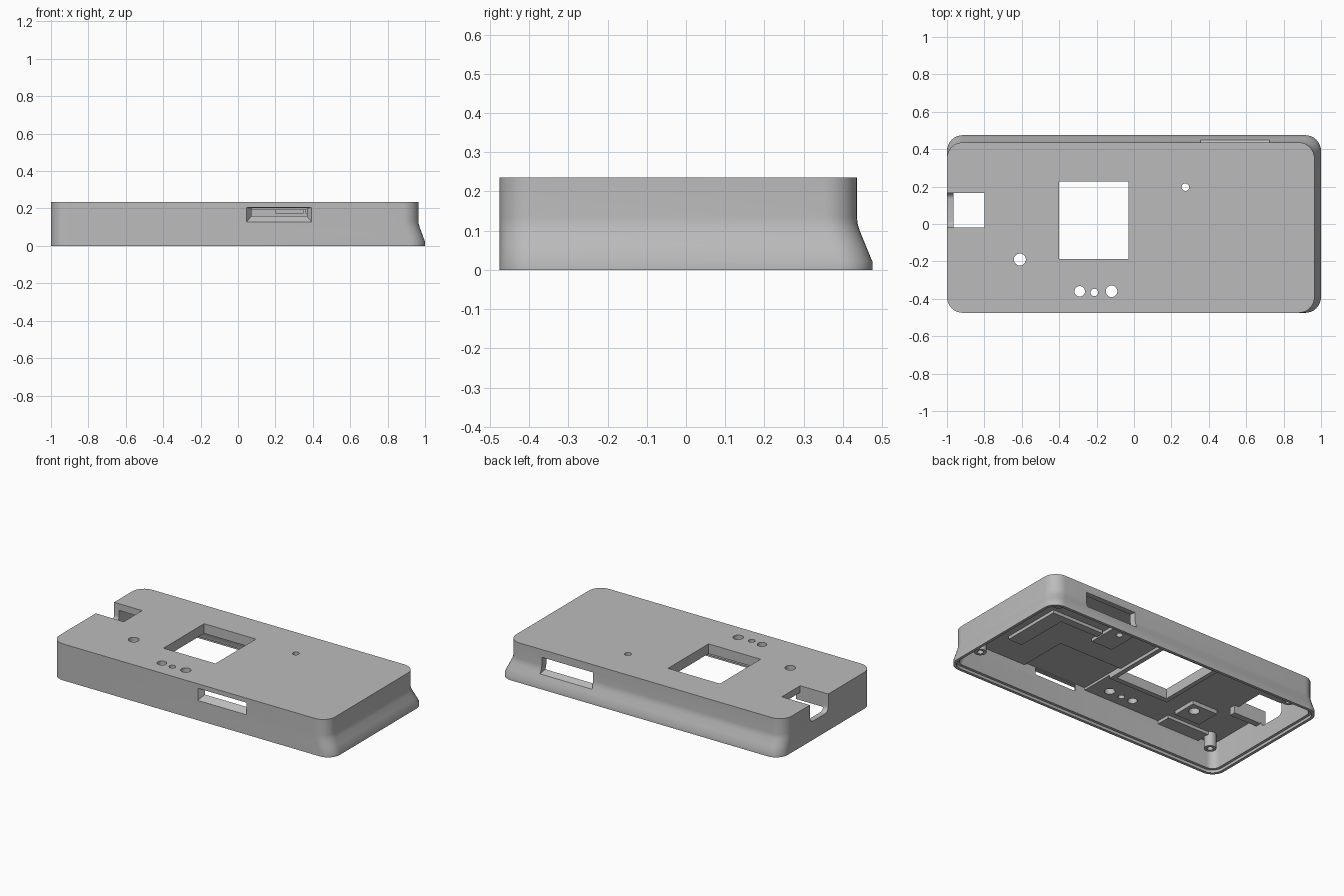
import bpy, bmesh, math

old = bpy.data.objects.get("Cube")
if old:
    bpy.data.objects.remove(old, do_unlink=True)

grey = bpy.data.materials.new("Matte grey")
grey.use_nodes = True
COLOUR = (0.5, 0.5, 0.5, 1)
grey.diffuse_color = COLOUR
grey.node_tree.nodes["Principled BSDF"].inputs["Base Color"].default_value = COLOUR


def loft(name, rings):
    """Solid through rings of points, bottom ring first, each anticlockwise."""
    bm = bmesh.new()
    rows = [[bm.verts.new(p) for p in ring] for ring in rings]
    n = len(rows[0])
    for low, high in zip(rows, rows[1:]):
        for i in range(n):
            j = (i + 1) % n
            bm.faces.new((low[i], low[j], high[j], high[i]))
    bm.faces.new(rows[0][::-1])
    bm.faces.new(rows[-1])
    bmesh.ops.recalc_face_normals(bm, faces=bm.faces)
    mesh = bpy.data.meshes.new(name)
    bm.to_mesh(mesh)
    bm.free()
    obj = bpy.data.objects.new(name, mesh)
    bpy.context.collection.objects.link(obj)
    mesh.materials.append(grey)
    return obj


def rounded(x0, x1, y0, y1, z, r, steps=8):
    """Ring of a rounded rectangle at height z."""
    ring = []
    corners = ((x1 - r, y1 - r), (x0 + r, y1 - r), (x0 + r, y0 + r), (x1 - r, y0 + r))
    for q, (cx, cy) in enumerate(corners):
        for s in range(steps + 1):
            a = math.pi / 2 * (q + s / steps)
            ring.append((cx + r * math.cos(a), cy + r * math.sin(a), z))
    return ring


def body_ring(z, flare, inset):
    """Outline of the case: the left and back sides flare out at the foot."""
    return rounded(-1 + inset, 0.965 + 0.035 * flare - inset, -0.475 + inset,
                   0.436 + 0.039 * flare - inset, z, 0.085 - inset)


def box(name, x0, x1, y0, y1, z0, z1):
    def ring(z):
        return [(x0, y0, z), (x1, y0, z), (x1, y1, z), (x0, y1, z)]
    return loft(name, [ring(z0), ring(z1)])


def tube(name, x, y, r, z0, z1, sides=24):
    def ring(z):
        return [(x + r * math.cos(math.tau * i / sides),
                 y + r * math.sin(math.tau * i / sides), z) for i in range(sides)]
    return loft(name, [ring(z0), ring(z1)])


def combine(target, tool, operation="DIFFERENCE"):
    """Apply one boolean and discard the tool."""
    tool.hide_render = True
    mod = target.modifiers.new("cut", "BOOLEAN")
    mod.operation, mod.object, mod.solver = operation, tool, "EXACT"
    bpy.context.view_layer.objects.active = target
    bpy.ops.object.modifier_apply(modifier=mod.name)
    bpy.data.objects.remove(tool, do_unlink=True)


TOP, CEILING = 0.235, 0.192
FLARE = ((0.022, 1), (0.06, 0.6), (0.1, 0.18), (0.118, 0.04), (0.135, 0))

# Outer case and hollow inside with a stepped lip at the foot
case = loft("case_shell", [body_ring(0, 1, 0)]
            + [body_ring(z, f, 0) for z, f in FLARE] + [body_ring(TOP, 0, 0)])
combine(case, loft("hollow", [body_ring(-0.05, 1, 0.035)]
        + [body_ring(z, f, 0.035) for z, f in FLARE] + [body_ring(CEILING, 0, 0.035)]))
combine(case, loft("lip_step", [body_ring(-0.05, 1, 0.018), body_ring(0.018, 1, 0.018)]))

# Pads, ribs and frame under the roof
for name, x0, x1, y0, y1, depth in (
        ("window_frame", -0.43, 0.0, -0.22, 0.255, 0.02),
        ("button_pad", -0.73, -0.55, -0.29, -0.13, 0.025),
        ("corner_pad", -0.85, -0.55, -0.455, -0.35, 0.02),
        ("lamp_pad", 0.2, 0.35, 0.04, 0.26, 0.02),
        ("long_rib", 0.63, 0.73, -0.25, 0.15, 0.02),
        ("cross_rib", 0.36, 0.7, 0.1, 0.15, 0.02),
        ("notch_rib", -0.98, -0.77, -0.06, -0.02, 0.05)):
    combine(case, box(name, x0, x1, y0, y1, CEILING - depth, CEILING + 0.01), "UNION")

# Screw posts
for x in (-0.88, 0.84):
    for y in (-0.37, 0.33):
        combine(case, tube("screw_post", x, y, 0.036, 0.1, CEILING + 0.01), "UNION")
        combine(case, tube("screw_hole", x, y, 0.018, 0.05, CEILING - 0.01))

# Square window and round holes through the roof
combine(case, box("window", -0.4, -0.03, -0.187, 0.226, 0.1, 0.3))
for x, y, r in ((-0.29, -0.36, 0.028), (-0.212, -0.366, 0.02), (-0.12, -0.36, 0.031),
                (-0.61, -0.19, 0.032), (0.275, 0.197, 0.02)):
    combine(case, tube("round_hole", x, y, r, 0.1, 0.3))

# Pocket in the roof behind the front slot
combine(case, box("socket_pocket", 0.0, 0.45, -0.44, -0.12, 0.15, 0.207))


def slot(name, outer, inner, y_out, y_in):
    """Slot that narrows from the outside of a wall to the inside."""
    def ring(rect, y):
        x0, x1, z0, z1 = rect
        return [(x0, y, z0), (x1, y, z0), (x1, y, z1), (x0, y, z1)]
    combine(case, loft(name, [ring(outer, y_out), ring(inner, y_in)]))


slot("front_slot", (0.045, 0.395, 0.127, 0.206), (0.08, 0.36, 0.168, 0.2), -0.476, -0.43)
slot("back_slot", (0.35, 0.73, 0.075, 0.185), (0.37, 0.71, 0.11, 0.185), 0.47, 0.38)

# Notch at the end: open through the roof, with a rounded floor in the end wall
combine(case, box("roof_notch", -0.96, -0.8, -0.02, 0.167, 0.1, 0.3))
notch = rounded(-0.02, 0.167, 0.12, 0.4, 0, 0.035)
combine(case, loft("end_notch", [[(x, y, z) for y, z, _ in notch] for x in (-1.05, -0.93)]))

# Smooth the rounded sides, keep the edges crisp
bpy.ops.object.select_all(action="DESELECT")
case.select_set(True)
bpy.context.view_layer.objects.active = case
bpy.ops.object.shade_smooth_by_angle(angle=math.radians(30))
